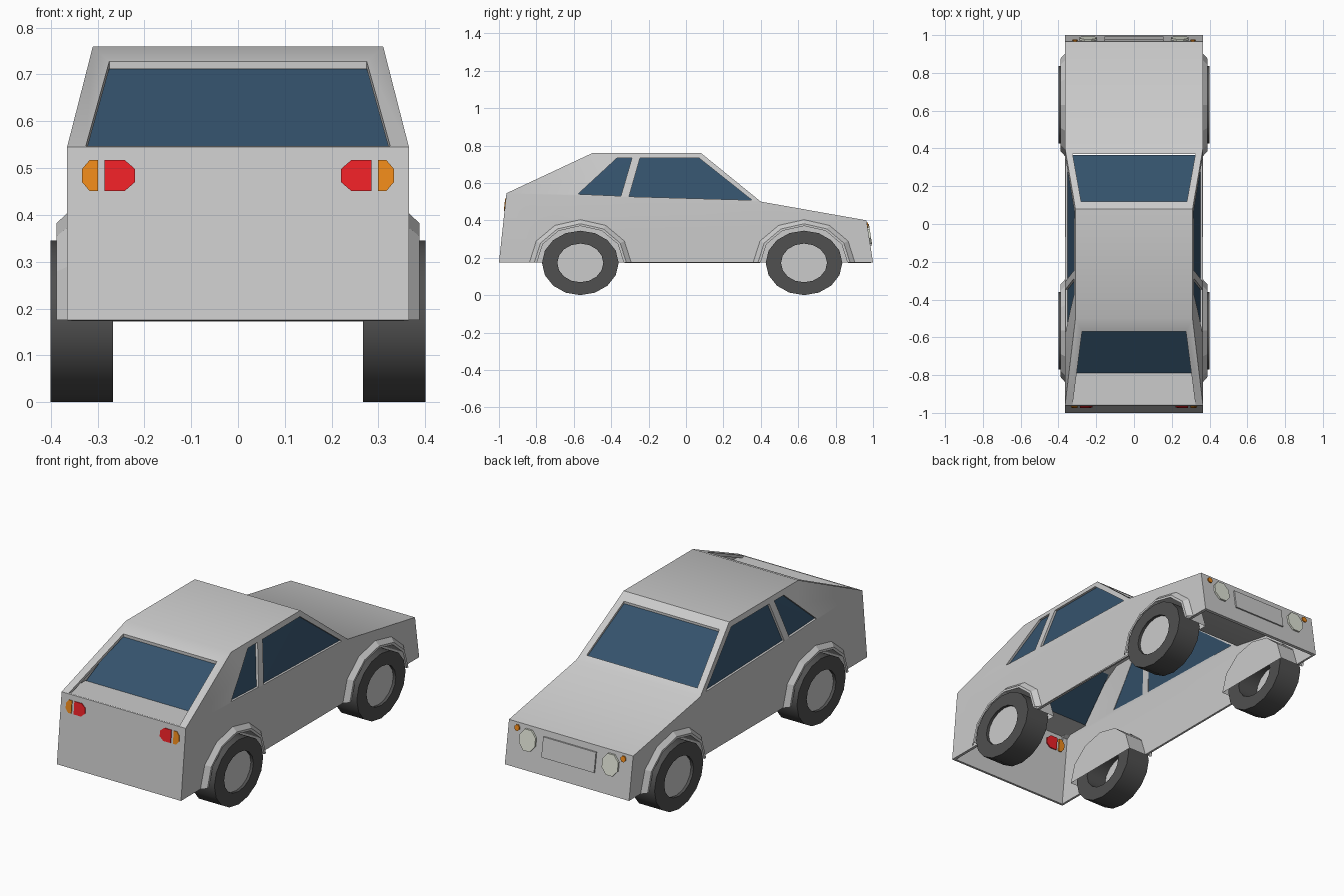
import bpy, bmesh
from math import sin, cos, pi

if "Cube" in bpy.data.objects:
    bpy.data.objects.remove(bpy.data.objects["Cube"])


def material(name, rgb):
    m = bpy.data.materials.new(name)
    m.diffuse_color = (*rgb, 1)
    m.use_nodes = True
    m.node_tree.nodes["Principled BSDF"].inputs["Base Color"].default_value = m.diffuse_color
    return m


GLASS = material("glass blue", (0.035, 0.085, 0.15))
RUBBER = material("rubber dark", (0.08, 0.08, 0.08))
RED = material("lamp red", (0.85, 0.015, 0.02))
AMBER = material("lamp amber", (0.85, 0.25, 0.01))
LAMP = material("lamp clear", (0.75, 0.78, 0.68))


def build(name, verts, faces, mat=None):
    bm = bmesh.new()
    vs = [bm.verts.new(v) for v in verts]
    for f in faces:
        bm.faces.new([vs[i] for i in f])
    bmesh.ops.recalc_face_normals(bm, faces=bm.faces)
    me = bpy.data.meshes.new(name)
    bm.to_mesh(me)
    bm.free()
    ob = bpy.data.objects.new(name, me)
    bpy.context.collection.objects.link(ob)
    if mat:
        me.materials.append(mat)
    return ob


def smooth(ob, angle=30):
    bpy.ops.object.select_all(action='DESELECT')
    ob.select_set(True)
    bpy.context.view_layer.objects.active = ob
    bpy.ops.object.shade_smooth_by_angle(angle=angle * pi / 180)


def prism(name, pts, axis, lo, hi, mat=None, face=None):
    """Extrude a 2D outline along an axis; face(z) leans it onto a sloped panel."""
    place = {'x': lambda p, d: (d, p[0], p[1]),
             'y': lambda p, d: (p[0], d + (face(p[1]) if face else 0), p[1]),
             'z': lambda p, d: (p[0], p[1], d)}[axis]
    n = len(pts)
    verts = [place(p, d) for d in (lo, hi) for p in pts]
    faces = [range(n), range(n, 2 * n)]
    faces += [(i, (i + 1) % n, n + (i + 1) % n, n + i) for i in range(n)]
    return build(name, verts, faces, mat)


def sweep(name, profile, cy, cz, side, arc, n, loop, cap=False, mat=None):
    """Turn a (radius, x) profile about the x axis, wider in y than in z."""
    full = arc > pi * 1.5
    steps = n if full else n + 1
    m = len(profile)
    verts = [(side * x, cy + r * cos(arc * k / n), cz + r / 1.19 * sin(arc * k / n))
             for k in range(steps) for r, x in profile]
    faces = []
    for k in range(n):
        a, b = k * m, (k + 1) % steps * m
        for j in range(m if loop else m - 1):
            i = (j + 1) % m
            faces.append((a + j, a + i, b + i, b + j))
    if cap:
        faces.append([k * m + m - 1 for k in range(steps)])
    return build(name, verts, faces, mat)


# Body shell, open underneath
W, R = 0.365, 0.31
outline = [(W, -1, .175), (W, -.96, .545), (R, -.5, .76), (R, .08, .76),
           (W, .40, .50), (W, .965, .40), (W, 1, .175)]
verts = outline + [(-x, y, z) for x, y, z in outline]
faces = [(i, i + 1, i + 8, i + 7) for i in range(6)]
for o in (0, 7):
    faces += [[o + i for i in f] for f in ((0, 1, 4, 5, 6), (1, 2, 3), (1, 3, 4))]
body = build("body_shell", verts, faces)
sol = body.modifiers.new("thickness", 'SOLIDIFY')
sol.thickness, sol.offset, sol.use_even_offset = 0.014, -1, True

# Window and wheel openings
AXLES = (-.565, .631)
BASE = .175
quarter = [(-.578, .54), (-.369, .733), (-.289, .733), (-.348, .53)]
door = [(-.305, .527), (-.246, .733), (.07, .733), (.353, .508)]
cutters = [prism("cut_quarter", quarter, 'x', -1, 1),
           prism("cut_door", door, 'x', -1, 1),
           prism("cut_rear", [(-.325, -.955), (.325, -.955), (.275, -.57), (-.275, -.57)], 'z', .5, 1),
           prism("cut_front", [(-.325, .37), (.325, .37), (.28, .12), (-.28, .12)], 'z', .48, 1)]
for cy in AXLES:
    arch = [(cy + .235 * cos(k * pi / 6), BASE + .197 * sin(k * pi / 6)) for k in range(7)]
    arch = [(cy + .235, .1)] + arch + [(cy - .235, .1)]
    cutters.append(prism("cut_arch", arch, 'x', -1, 1))
for c in cutters:
    c.hide_render = True
    mod = body.modifiers.new("cut", 'BOOLEAN')
    mod.operation, mod.solver, mod.object = 'DIFFERENCE', 'EXACT', c
bpy.ops.object.select_all(action='DESELECT')
body.select_set(True)
bpy.context.view_layer.objects.active = body
bpy.ops.object.convert(target='MESH')
for c in cutters:
    bpy.data.objects.remove(c)
smooth(body)


# Glass
def side_x(y, z):
    belt = .545 - .0331 * (y + .96)
    return min(W - .256 * (z - .545), W - .2205 * (z - belt), W) - .012


for s, tag in ((1, "right"), (-1, "left")):
    for name, pts in (("quarter_window", quarter), ("door_window", door)):
        build(f"{name}_{tag}", [(s * side_x(y, z), y, z) for y, z in pts],
              [(0, 1, 2), (0, 2, 3)], GLASS)
build("windshield", [(-.325, .366, .516), (.325, .366, .516), (.28, .114, .72), (-.28, .114, .72)],
      [(0, 1, 2, 3)], GLASS)
build("rear_window", [(-.34, -.79, .545), (.34, -.79, .545), (.296, -.55, .722), (-.296, -.55, .722)],
      [(0, 1, 2, 3)], GLASS)
build("rear_deck", [(-.345, -.955, .545), (.345, -.955, .545), (.345, -.79, .545), (-.345, -.79, .545)],
      [(0, 1, 2, 3)])

# Wheels and flared arches with inner liners
for cy, end in zip(AXLES, ("rear", "front")):
    for s, tag in ((1, "right"), (-1, "left")):
        tire = sweep(f"{end}_tire_{tag}", [(.123, .40), (.205, .40), (.205, .267), (.123, .267)],
                     cy, .1725, s, 2 * pi, 16, True, mat=RUBBER)
        smooth(tire)
        sweep(f"{end}_hub_{tag}", [(.124, .375), (.124, .385)], cy, .1725, s, 2 * pi, 16, False, cap=True)
        sweep(f"{end}_arch_{tag}", [(.272, W), (.246, .388), (.232, .388), (.232, .25)],
              cy, BASE, s, pi, 6, False, cap=True)


# Lamps and grille
def nose(z):
    return 1 - (z - .175) * .156


def tail(z):
    return -1 + (z - .175) * .108


def octagon(cx, cz, rx, rz):
    return [(cx + rx * cos(pi / 8 + k * pi / 4), cz + rz * sin(pi / 8 + k * pi / 4)) for k in range(8)]


for s, tag in ((1, "right"), (-1, "left")):
    red = [(.285, .451), (.285, .517), (.242, .517), (.22, .498), (.22, .47), (.242, .451)]
    amber = [(.299, .451), (.299, .517), (.317, .517), (.333, .498), (.333, .47), (.317, .451)]
    for name, pts, mat in (("brake_lamp", red, RED), ("rear_signal", amber, AMBER)):
        prism(f"{name}_{tag}", [(s * x, z) for x, z in pts], 'y', -.004, .02, mat, tail)
    prism(f"headlamp_{tag}", octagon(s * .243, .328, .05, .058), 'y', -.02, .01, LAMP, nose)
    prism(f"front_signal_{tag}", octagon(s * .312, .373, .015, .016), 'y', -.02, .006, AMBER, nose)
prism("grille", [(-.155, .265), (.155, .265), (.155, .368), (-.155, .368)], 'y', -.005, .008, None, nose)
